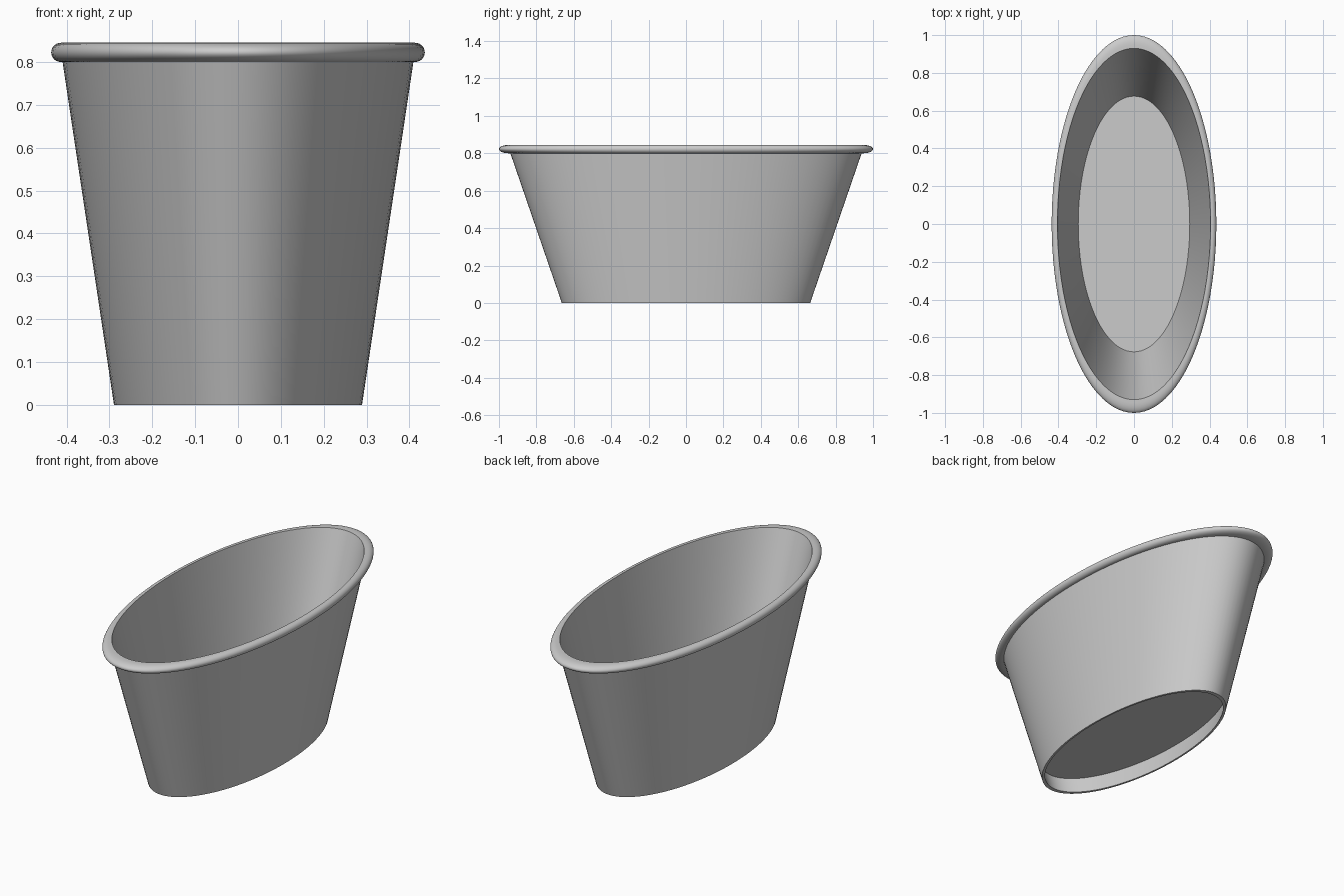
import bpy, bmesh
from math import sin, cos, pi, radians

cube = bpy.data.objects.get("Cube")
if cube:
    bpy.data.objects.remove(cube, do_unlink=True)

SEGMENTS = 96
WIDTH = 0.436      # x radius relative to the y radius
HEIGHT = 0.845
LIP = 0.0225       # half the height of the rolled rim
FLOOR = 0.105

grey = bpy.data.materials.new("plain_grey")
grey.use_nodes = True
colour = (0.6, 0.6, 0.6, 1)
grey.diffuse_color = colour
grey.node_tree.nodes["Principled BSDF"].inputs["Base Color"].default_value = colour


def lathe(name, profile, closed=False):
    """Turn a (radius, z) profile into an oval shell."""
    bm = bmesh.new()
    rings = []
    for r, z in profile:
        if r == 0:
            rings.append([bm.verts.new((0, 0, z))] * SEGMENTS)
        else:
            angles = [2 * pi * i / SEGMENTS for i in range(SEGMENTS)]
            rings.append([bm.verts.new((r * WIDTH * cos(a), r * sin(a), z)) for a in angles])
    pairs = list(zip(rings, rings[1:]))
    if closed:
        pairs.append((rings[-1], rings[0]))
    for low, high in pairs:
        for i in range(SEGMENTS):
            j = (i + 1) % SEGMENTS
            corners = list(dict.fromkeys((low[i], low[j], high[j], high[i])))
            bm.faces.new(corners)
    bmesh.ops.recalc_face_normals(bm, faces=bm.faces)
    mesh = bpy.data.meshes.new(name)
    bm.to_mesh(mesh)
    bm.free()
    mesh.materials.append(grey)
    obj = bpy.data.objects.new(name, mesh)
    bpy.context.collection.objects.link(obj)
    bpy.ops.object.select_all(action="DESELECT")
    obj.select_set(True)
    bpy.context.view_layer.objects.active = obj
    bpy.ops.object.shade_smooth_by_angle(angle=radians(35))
    return obj


# One continuous profile: floor, inner wall, rolled rim, outer wall, foot recess
lip_x, lip_z = 0.948, HEIGHT - LIP
roll = [(lip_x + 0.052 * sin(t), lip_z + LIP * cos(t))
        for t in (pi * k / 12 for k in range(13))]
profile = [(0, FLOOR), (0.677, FLOOR), (0.93, HEIGHT)]
profile += roll
profile += [(0.939, HEIGHT - 2 * LIP), (0.664, 0), (0.642, 0),
            (0.672, FLOOR - 0.01), (0, FLOOR - 0.01)]
lathe("oval_tub", profile)
